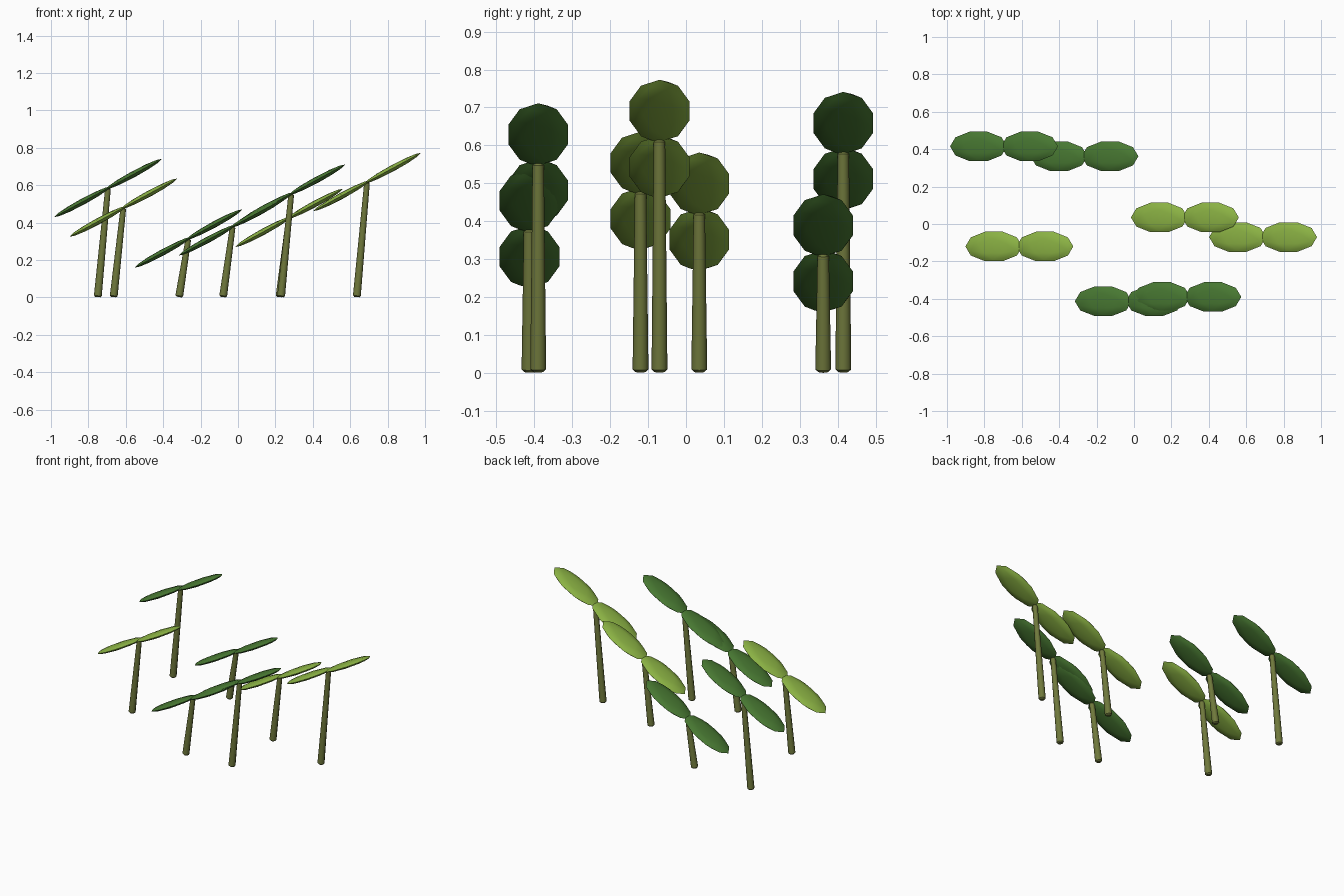
import bpy
import math
from mathutils import Matrix, Vector

if "Cube" in bpy.data.objects:
    bpy.data.objects.remove(bpy.data.objects["Cube"], do_unlink=True)


def material(name, rgb):
    m = bpy.data.materials.new(name)
    m.use_nodes = True
    m.diffuse_color = (*rgb, 1)
    m.node_tree.nodes["Principled BSDF"].inputs["Base Color"].default_value = (*rgb, 1)
    return m


STEM = material("olive stem", (0.16, 0.19, 0.045))
LIGHT = material("light leaf green", (0.26, 0.45, 0.058))
DARK = material("dark leaf green", (0.065, 0.19, 0.032))

LEAF_TILT = math.radians(28.4)
LEAF_SIZE = (0.173, 0.083, 0.017)


def finish(obj, name, mat, angle):
    obj.name = name
    obj.data.materials.append(mat)
    bpy.ops.object.shade_smooth_by_angle(angle=math.radians(angle))


def leaf(name, center, mat):
    # Flattened faceted ball, tilted upward toward +x
    bpy.ops.mesh.primitive_ico_sphere_add(subdivisions=2, radius=1)
    obj = bpy.context.object
    obj.data.transform(Matrix.Translation(center)
                       @ Matrix.Rotation(-LEAF_TILT, 4, "Y")
                       @ Matrix.Diagonal((*LEAF_SIZE, 1))
                       @ Matrix.Rotation(math.pi / 2, 4, "Z"))
    finish(obj, name, mat, 35)


def stem(name, base, top):
    # Leaning, gently tapered stalk with a rounded foot
    axis = top - base
    bpy.ops.mesh.primitive_cone_add(vertices=8, radius1=0.021, radius2=0.015,
                                    depth=axis.length)
    obj = bpy.context.object
    turn = axis.to_track_quat("Z", "Y").to_matrix().to_4x4()
    obj.data.transform(Matrix.Translation((base + top) / 2) @ turn)
    bevel = obj.modifiers.new("rounded ends", "BEVEL")
    bevel.width = 0.007
    bevel.segments = 1
    bevel.angle_limit = math.radians(60)
    finish(obj, name, STEM, 50)


# Each sprout: base x, top x, y, top height, leaf colour
SPROUTS = [
    (-0.75, -0.695, 0.415, 0.585, DARK),
    (-0.665, -0.613, -0.12, 0.48, LIGHT),
    (-0.315, -0.265, 0.362, 0.315, DARK),
    (-0.08, -0.028, -0.413, 0.38, DARK),
    (0.23, 0.285, -0.39, 0.555, DARK),
    (0.222, 0.272, 0.035, 0.425, LIGHT),
    (0.635, 0.69, -0.07, 0.617, LIGHT),
]

for i, (base_x, top_x, y, height, mat) in enumerate(SPROUTS, 1):
    top = Vector((top_x, y, height))
    stem(f"stem_{i}", Vector((base_x, y, 0.002)), top)
    reach = Vector((math.cos(LEAF_TILT), 0, math.sin(LEAF_TILT))) * 0.155
    for side, sign in (("left", 1), ("right", -1)):
        leaf(f"{side}_leaf_{i}", top + reach * sign, mat)
